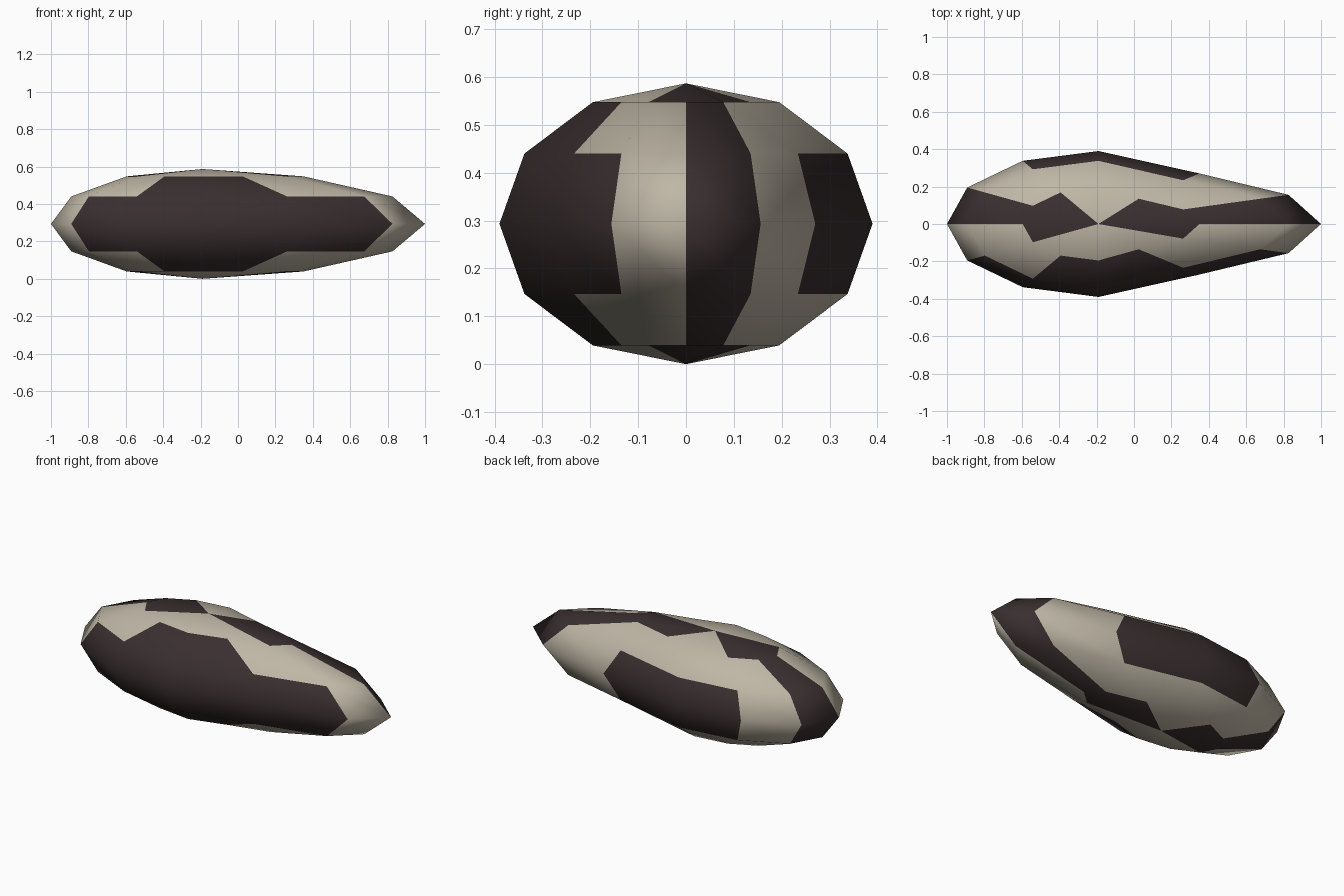
import bpy, math

cube = bpy.data.objects.get("Cube")
if cube:
    bpy.data.objects.remove(cube, do_unlink=True)


def flat_material(name, rgb):
    mat = bpy.data.materials.new(name)
    mat.use_nodes = True
    color = (*rgb, 1)
    mat.diffuse_color = color
    bsdf = mat.node_tree.nodes["Principled BSDF"]
    bsdf.inputs["Base Color"].default_value = color
    bsdf.inputs["Roughness"].default_value = 0.8
    return mat


# Unit ball: twelve sectors, six bands
bpy.ops.mesh.primitive_uv_sphere_add(segments=12, ring_count=6, radius=1)
pebble = bpy.context.object
pebble.name = "speckled_pebble"
mesh = pebble.data
mesh.materials.append(flat_material("pale stone", (0.52, 0.47, 0.38)))
mesh.materials.append(flat_material("dark brown", (0.042, 0.028, 0.029)))

# Dark patches: sectors (counted from +x towards +y) per band, same above and below
DARK = {
    "cap": {0, 1, 4, 5, 6, 11},
    "shoulder": {0, 5, 8, 9},
    "belt": {0, 2, 3, 5, 7, 8, 9, 10},
}
for face in mesh.polygons:
    c = face.center
    band = "cap" if abs(c.z) > 0.8 else "shoulder" if abs(c.z) > 0.5 else "belt"
    sector = int(math.degrees(math.atan2(c.y, c.x)) % 360 // 30)
    face.material_index = int(sector in DARK[band])

# Stretch into a flattened shape with a long, narrower +x end
HALF_WIDTH, HALF_HEIGHT = 0.39, 0.2935
for v in mesh.vertices:
    x, y, z = v.co
    if x > 0.001:
        x, y = 1.3 * x - 0.3, 0.8 * y
    else:
        x = 0.81 * x - 0.19
    v.co = (x, y * HALF_WIDTH, (z + 1) * HALF_HEIGHT)

for face in mesh.polygons:
    face.use_smooth = True
mesh.update()
